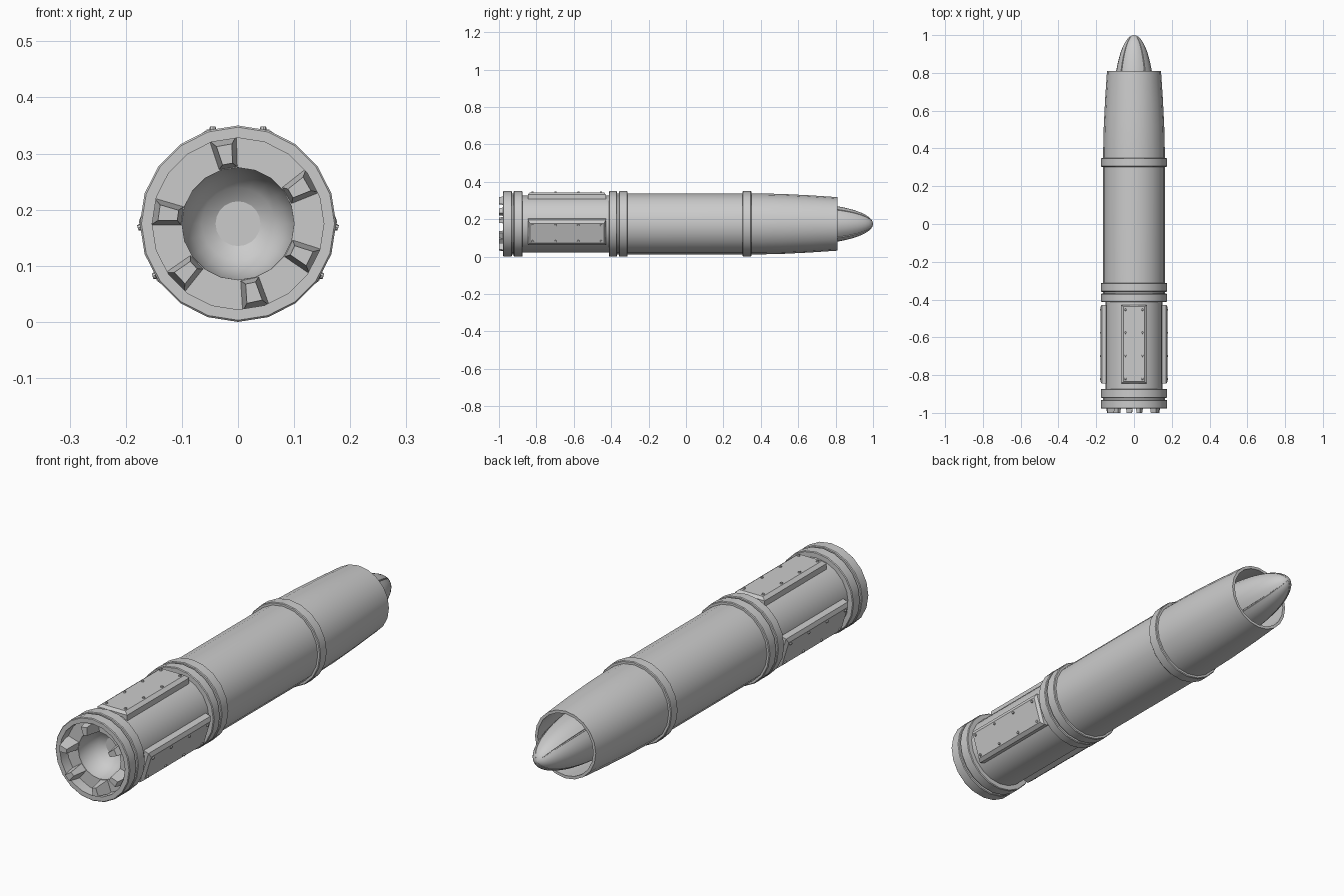
import bpy, bmesh
from math import sin, cos, radians, sqrt, pi
from mathutils import Vector

if "Cube" in bpy.data.objects:
    bpy.data.objects.remove(bpy.data.objects["Cube"])

CZ = 0.175  # height of the long axis


def finish(name, bm, smooth=True):
    bmesh.ops.remove_doubles(bm, verts=bm.verts, dist=1e-5)
    bmesh.ops.recalc_face_normals(bm, faces=bm.faces)
    me = bpy.data.meshes.new(name)
    bm.to_mesh(me)
    bm.free()
    ob = bpy.data.objects.new(name, me)
    bpy.context.collection.objects.link(ob)
    if smooth:
        bpy.ops.object.select_all(action='DESELECT')
        ob.select_set(True)
        bpy.context.view_layer.objects.active = ob
        bpy.ops.object.shade_smooth_by_angle(angle=radians(30))
    return ob


def lathe(name, profile, columns=None, closed=False):
    """Revolve (y, r) points about the long axis; columns are (degrees, radius factor)."""
    columns = columns or [(i * 18, 1) for i in range(20)]
    bm = bmesh.new()
    grid = [[bm.verts.new((r * f * sin(radians(a)), y, CZ + r * f * cos(radians(a))))
             for a, f in columns] for y, r in profile]
    n, m = len(columns), len(profile)
    for i in range(m if closed else m - 1):
        for j in range(n):
            p, q, k = grid[i], grid[(i + 1) % m], (j + 1) % n
            bm.faces.new((p[j], p[k], q[k], q[j]))
    return finish(name, bm)


def frame(angle):
    """Outward and sideways directions, angle measured from the top towards +x."""
    a = radians(angle)
    return Vector((sin(a), 0, cos(a))), Vector((cos(a), 0, -sin(a)))


def frustum(name, base, top):
    bm = bmesh.new()
    b, t = [[bm.verts.new(p) for p in pts] for pts in (base, top)]
    bm.faces.new(b)
    bm.faces.new(t)
    for i in range(4):
        j = (i + 1) % 4
        bm.faces.new((b[i], b[j], t[j], t[i]))
    return finish(name, bm, smooth=False)


def ring(name, y0, y1, r=0.175, inner=0.14):
    c = 0.003
    lathe(name, [(y0, inner), (y0, r - c), (y0 + c, r), (y1 - c, r), (y1, r - c), (y1, inner)],
          closed=True)


# Rear housing with recessed face and bowl
lathe("rear_housing", [(-0.83, 0), (-0.83, 0.04), (-0.845, 0.065), (-0.87, 0.085),
                       (-0.92, 0.1), (-0.93, 0.1), (-0.93, 0.153), (-0.978, 0.153),
                       (-0.978, 0.172), (-0.975, 0.175), (-0.934, 0.175), (-0.931, 0.172),
                       (-0.931, 0.163), (-0.90, 0.163), (-0.90, 0.152), (-0.39, 0.152),
                       (-0.39, 0)])

# Main barrel, tapering to an open mouth
lathe("main_barrel", [(-0.39, 0), (-0.39, 0.163), (0.4, 0.163), (0.52, 0.16), (0.66, 0.153),
                      (0.81, 0.143), (0.81, 0.131), (0.6, 0.142), (0.6, 0)])

# Collar bands
for i, (y0, y1) in enumerate([(-0.921, -0.873), (-0.412, -0.369),
                              (-0.359, -0.312), (0.303, 0.349)]):
    ring(f"collar_{i}", y0, y1)

# Grooved nose
cols = []
for s in (-45, 37, 140, 220):
    cols += [(s - 2, 1), (s - 1.4, 0.93), (s + 1.4, 0.93), (s + 2, 1)]
    nxt = {-45: 37, 37: 140, 140: 220, 220: 315}[s]
    cols += [(s + (nxt - s) * k / 6, 1) for k in range(1, 6)]
arc = [k / 14 * pi / 2 for k in range(15)]
lathe("nose", [(0.6, 0)] + [(0.61 + 0.39 * sin(t), 0.11 * cos(t)) for t in arc], cols)

# Teeth around the rear recess
for i, ang in enumerate((-10, 60, 116, 168, 227, 278)):
    out, side = frame(ang)

    def quad(y, r0, r1, w0, w1):
        c = Vector((0, y, CZ))
        return [c + out * r0 - side * w0, c + out * r0 + side * w0,
                c + out * r1 + side * w1, c + out * r1 - side * w1]
    frustum(f"tooth_{i}", quad(-0.925, 0.1, 0.155, 0.017, 0.025),
            quad(-1.0, 0.108, 0.142, 0.009, 0.014))

# Bolted side panels
for i, ang in enumerate((0, 107, -107)):
    out, side = frame(ang)

    def rect(h, w, y0, y1):
        c = Vector((0, 0, CZ)) + out * h
        return [c + side * sx * w + Vector((0, y, 0))
                for sx, y in ((-1, y0), (1, y0), (1, y1), (-1, y1))]
    bm = bmesh.new()
    loops = [[bm.verts.new(p) for p in rect(*a)] for a in
             ((0.13, 0.07, -0.845, -0.428), (0.157, 0.07, -0.845, -0.428),
              (0.168, 0.055, -0.835, -0.438))]
    bm.faces.new(loops[0])
    bm.faces.new(loops[2])
    for a, b in zip(loops, loops[1:]):
        for j in range(4):
            k = (j + 1) % 4
            bm.faces.new((a[j], a[k], b[k], b[j]))
    finish(f"panel_{i}", bm, smooth=False)
    # Bolt heads in two rows
    bm = bmesh.new()
    for sx in (-0.045, 0.045):
        for k in range(4):
            res = bmesh.ops.create_cone(bm, cap_ends=True, segments=8, radius1=0.007,
                                        radius2=0.005, depth=0.008)
            rot = out.to_track_quat('Z', 'Y')
            pos = Vector((0, -0.82 + k * 0.122, CZ)) + out * 0.169 + side * sx
            for v in res["verts"]:
                v.co = rot @ v.co + pos
    finish(f"panel_bolts_{i}", bm, smooth=False)
